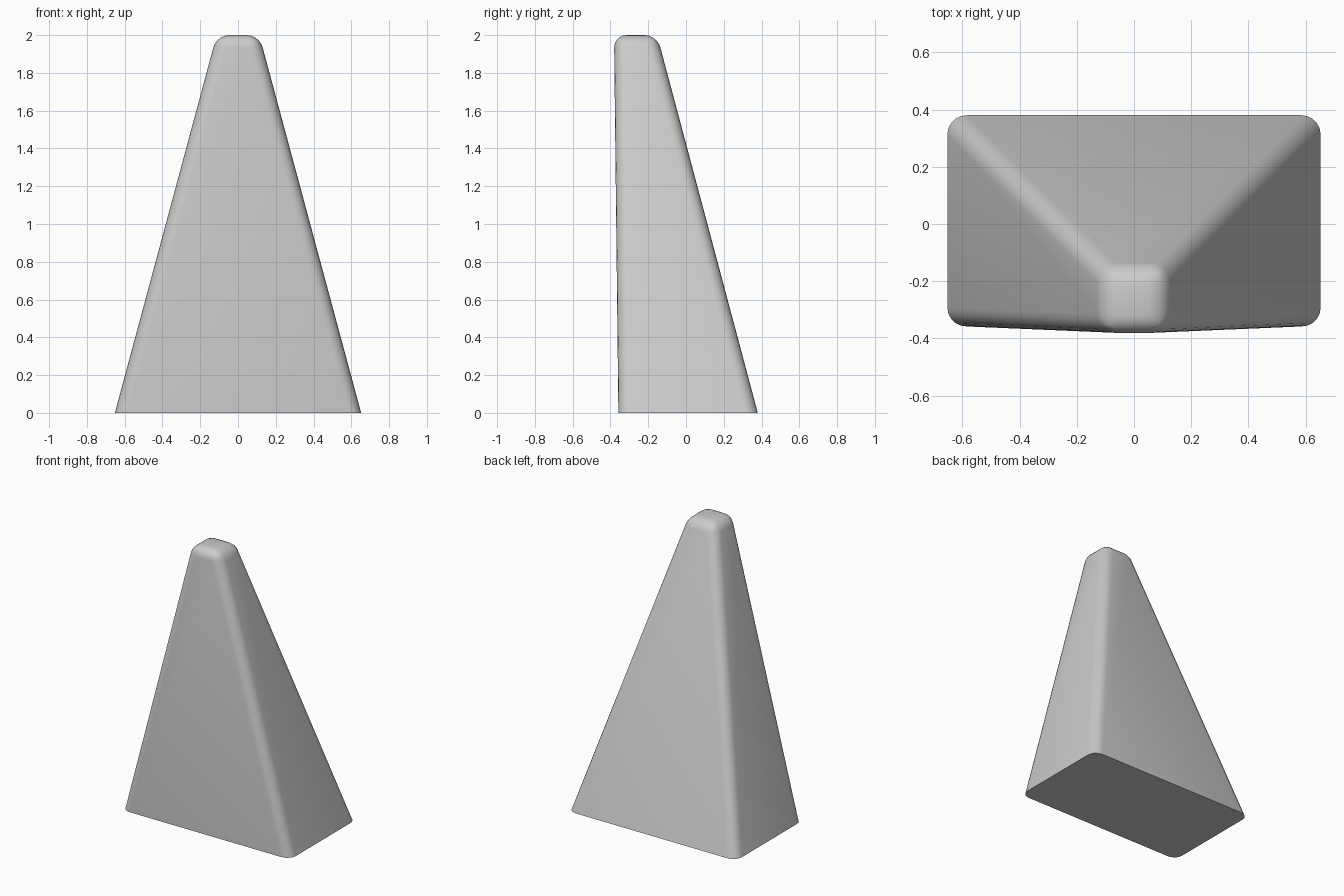
import bpy, bmesh

cube = bpy.data.objects.get("Cube")
if cube:
    bpy.data.objects.remove(cube, do_unlink=True)

# Plain grey material
grey = bpy.data.materials.new("light_grey")
grey.use_nodes = True
colour = (0.6, 0.6, 0.6, 1)
grey.diffuse_color = colour
grey.node_tree.nodes["Principled BSDF"].inputs["Base Color"].default_value = colour


def ring(bm, half_x, front, back, z):
    corners = [(-half_x, front), (half_x, front), (half_x, back), (-half_x, back)]
    return [bm.verts.new((x, y, z)) for x, y in corners]


# Tapered block: nearly upright front, leaning back and sides
bm = bmesh.new()
base = ring(bm, 0.652, -0.358, 0.38, 0)
top = ring(bm, 0.113, -0.381, -0.153, 2)
bm.faces.new(base[::-1])
bm.faces.new(top)
for i in range(4):
    j = (i + 1) % 4
    bm.faces.new((base[i], base[j], top[j], top[i]))

# Round every edge except those of the flat base
edges = [e for e in bm.edges if max(v.co.z for v in e.verts) > 1]
bmesh.ops.bevel(bm, geom=edges, offset=0.065, offset_type='OFFSET',
                segments=5, profile=0.5, affect='EDGES', clamp_overlap=True)
bmesh.ops.recalc_face_normals(bm, faces=bm.faces[:])

mesh = bpy.data.meshes.new("tapered_block")
bm.to_mesh(mesh)
bm.free()
mesh.materials.append(grey)
block = bpy.data.objects.new("tapered_block", mesh)
bpy.context.collection.objects.link(block)

# Smooth rounding with a crisp base rim
bpy.context.view_layer.objects.active = block
block.select_set(True)
bpy.ops.object.shade_smooth_by_angle(angle=0.7)
